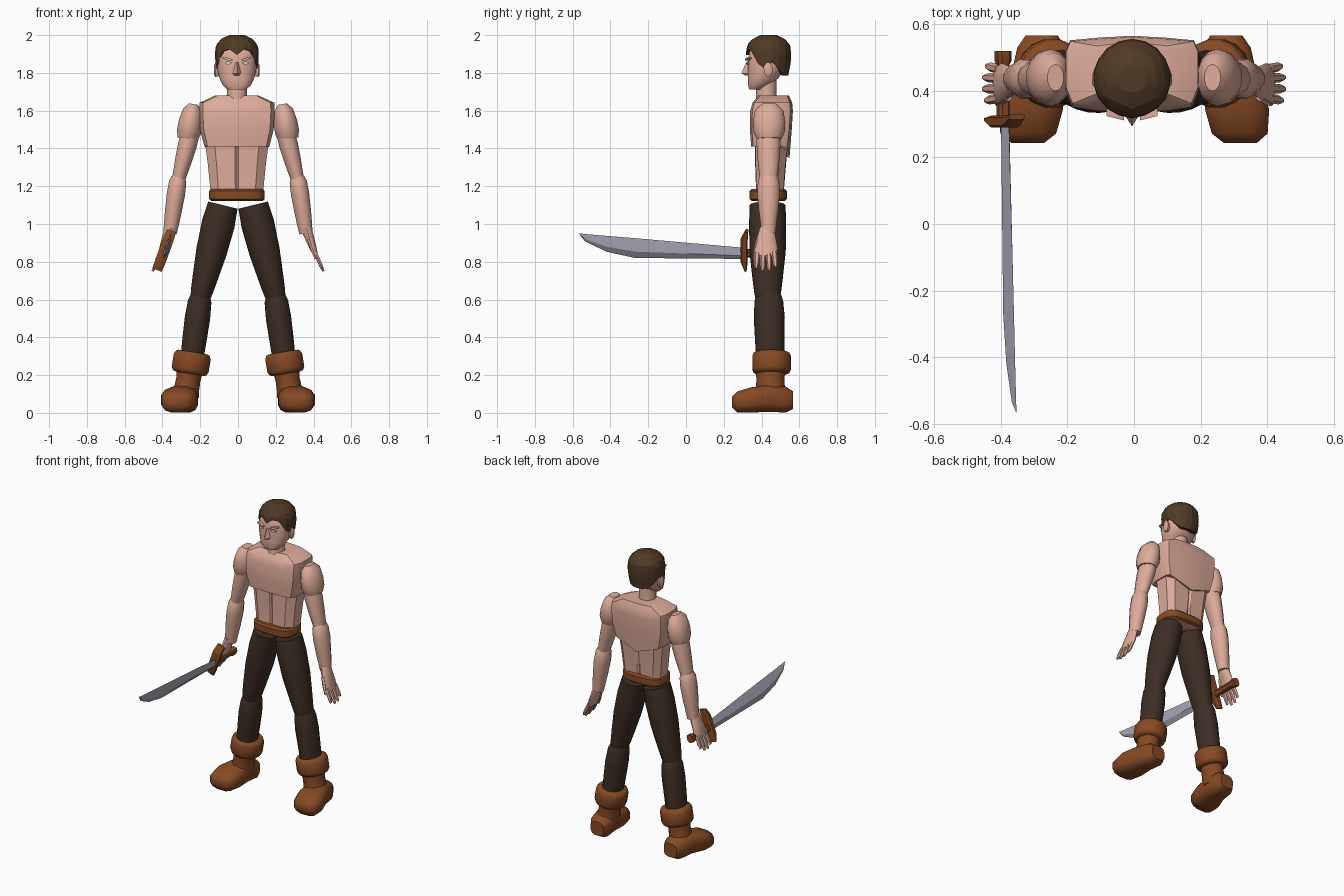
import bpy, bmesh, math
from mathutils import Vector as V

X, Y, Z = V((1, 0, 0)), V((0, 1, 0)), V((0, 0, 1))
CX = -0.006          # torso and head centre line


def mat(name, rgb):
    m = bpy.data.materials.new(name)
    m.diffuse_color = (*rgb, 1)
    return m


SKIN = mat("skin", (0.73, 0.41, 0.325))
PANTS = mat("dark_cloth", (0.047, 0.027, 0.018))
LEATHER = mat("leather", (0.24, 0.068, 0.018))
HAIR = mat("hair", (0.080, 0.042, 0.019))
STEEL = mat("steel", (0.40, 0.39, 0.48))
EYE = mat("eye", (0.60, 0.66, 0.74))


def loft(name, rings, material, mirror=False, angle=40):
    """Skin a list of equal-length point rings, capped at both ends."""
    bm = bmesh.new()
    rs = [[bm.verts.new(p) for p in r] for r in rings]
    n = len(rs[0])
    for a, b in zip(rs, rs[1:]):
        for i in range(n):
            j = (i + 1) % n
            bm.faces.new((a[i], a[j], b[j], b[i]))
    bm.faces.new(rs[0])
    bm.faces.new(rs[-1])
    bmesh.ops.remove_doubles(bm, verts=bm.verts, dist=0.0002)
    bmesh.ops.recalc_face_normals(bm, faces=bm.faces)
    for f in bm.faces:
        f.smooth = True
    for e in bm.edges:
        e.smooth = e.calc_face_angle(0) < math.radians(angle)
    me = bpy.data.meshes.new(name)
    bm.to_mesh(me)
    bm.free()
    me.materials.append(material)
    ob = bpy.data.objects.new(name, me)
    bpy.context.collection.objects.link(ob)
    if mirror:
        ob.modifiers.new("mirror", 'MIRROR').use_mirror_merge = False
    return ob


def oval(c, u, v, a, b, n=12, p=2.0):
    """Superellipse ring round c in the plane of u and v."""
    pts = []
    for i in range(n):
        t = 2 * math.pi * (i + 0.5) / n
        s, k = math.sin(t), math.cos(t)
        pts.append(V(c) + u * math.copysign(a * abs(k) ** (2 / p), k)
                   + v * math.copysign(b * abs(s) ** (2 / p), s))
    return pts


def limb(name, p0, p1, prof, material, n=12, mirror=True):
    """Tapered limb; prof = (position along, half width, half depth)."""
    p0, p1 = V(p0), V(p1)
    u = Y.cross((p1 - p0).normalized())
    return loft(name, [oval(p0.lerp(p1, t), u, Y, a, b, n) for t, a, b in prof], material, mirror)


def stack(name, prof, material, n=16, p=2.5):
    """Upright form; prof = (z, half width, front y, back y)."""
    return loft(name, [oval((CX, (f + b) / 2, z), X, Y, a, (b - f) / 2, n, p)
                       for z, a, f, b in prof], material)


# --- torso ---
def torso(name, half, prof, dip=0.0):
    pts = half + [(-x, y) for x, y in half[-2:0:-1]]
    rings = []
    for k, (z, a, f, b) in enumerate(prof):
        rings.append([(CX + x * a, (f + b) / 2 + y * (b - f) / 2,
                       z - (dip * (1 - abs(x)) if k == 0 and y > 0.6 else 0)) for x, y in pts])
    return loft(name, rings, SKIN, angle=30)


torso("chest", [(0, -1), (.5, -1), (.9, -.9), (1, -.45), (1, .6), (.93, .88), (.5, .95), (0, 1)],
      [(1.41, .172, .345, .548), (1.50, .195, .338, .560), (1.60, .200, .340, .566),
       (1.642, .198, .352, .562), (1.68, .115, .385, .545)], dip=0.06)
torso("abdomen", [(0, -.9), (.06, -1), (.7, -.97), (1, -.5), (1, .55), (.75, .97), (.08, 1), (0, .9)],
      [(1.122, .135, .365, .515), (1.20, .142, .370, .520), (1.32, .154, .366, .530),
       (1.44, .170, .365, .542)])
stack("belt", [(1.122, .138, .348, .522), (1.132, .147, .336, .535),
               (1.175, .147, .336, .535), (1.186, .138, .348, .522)], LEATHER, 24, 3.2)

# --- head ---
limb("neck", (CX, .425, 1.63), (CX, .425, 1.77), [(0, .062, .06), (.4, .055, .055), (1, .055, .055)],
     SKIN, mirror=False)
stack("head", [(1.712, .050, .335, .405), (1.735, .076, .327, .435), (1.77, .093, .328, .49),
               (1.82, .105, .326, .52), (1.88, .106, .328, .53), (1.93, .098, .34, .525),
               (1.97, .06, .38, .49)], SKIN, 16, 2.4)
loft("nose", [[(CX + s * a, y, z) for s, y in ((-1, .335), (0, tip), (1, .335))]
              for z, a, tip in ((1.785, .018, .318), (1.797, .026, .293), (1.855, .012, .318))], SKIN)
for s, side in ((-1, "right"), (1, "left")):
    loft(side + "_eye", [oval((CX + s * .046, y, 1.853), V((1, s * .2, 0)), Z, .019, .008, 8)
                         for y in (.331, .322)], EYE)
    loft(side + "_brow", [oval((CX + s * .05, y, 1.874), V((1, s * .25, s * .2)), Z, .03, .007, 6)
                          for y in (.34, .318)], SKIN)
    loft(side + "_ear", [oval((CX + s * x, .435, 1.815), Y, Z, a, b, 8)
                         for x, a, b in ((.095, .02, .035), (.114, .024, .04), (.121, .014, .026))], SKIN)


def hair_radius(z):
    k = [(1.78, .86), (1.84, .97), (1.90, 1), (1.945, .96), (1.98, .72), (2.0, .35)]
    for (z0, r0), (z1, r1) in zip(k, k[1:]):
        if z <= z1:
            return r0 + (r1 - r0) * (z - z0) / (z1 - z0)
    return k[-1][1]


# hair cap: hairline height for each 20 degrees, from the front centre to the nape
line = [1.895, 1.925, 1.915, 1.85, 1.82, 1.86, 1.82, 1.79, 1.785, 1.785]
cols = line + line[8:0:-1]
rings = []
for s in (-1, 0, .3, .55, .75, .9, 1):
    ring = []
    for i, lo in enumerate(cols):
        a = math.radians(20 * i)
        z = lo + (2.0 - lo) * max(s, 0)
        r = hair_radius(z) * (.8 if s < 0 else 1)
        ring.append((CX + .118 * r * math.sin(a), .437 - .12 * r * math.cos(a), z))
    rings.append(ring)
loft("hair", rings, HAIR, angle=18)

# --- arms and hands ---
limb("shoulder", (.236, .44, 1.635), (.266, .44, 1.45),
     [(0, .025, .04), (.18, .052, .075), (.5, .064, .086), (.8, .066, .083), (1, .055, .066)], SKIN, 14)
limb("upper_arm", (.252, .437, 1.48), (.315, .437, 1.235),
     [(0, .05, .064), (.25, .052, .065), (.6, .046, .059), (1, .036, .048)], SKIN)
limb("forearm", (.315, .437, 1.25), (.360, .437, .95),
     [(0, .036, .046), (.08, .047, .058), (.3, .050, .062), (.6, .046, .053), (.85, .041, .043),
      (1, .036, .039)], SKIN)
limb("palm", (.360, .428, .98), (.413, .422, .83),
     [(0, .030, .038), (.3, .026, .048), (.7, .020, .060), (1, .012, .058)], SKIN, 10)
for i, (y, end) in enumerate(((.378, .765), (.408, .75), (.438, .752), (.467, .772))):
    limb("finger_%d" % (i + 1), (.408, y, .85), (.452 - (end - .75) * .4, y + (y - .42) * .15, end),
         [(0, .012, .015), (.7, .011, .014), (1, .007, .008)], SKIN, 6)
limb("thumb", (.378, .385, .92), (.412, .362, .815),
     [(0, .014, .016), (.6, .013, .014), (1, .007, .008)], SKIN, 6)

# --- legs ---
limb("thigh", (.08, .432, 1.10), (.20, .432, .61),
     [(0, .082, .095), (.2, .090, .098), (.5, .084, .096), (.8, .068, .080), (.93, .060, .072),
      (1, .054, .066)], PANTS, 14)
limb("shin", (.198, .438, .625), (.245, .446, .28),
     [(0, .052, .066), (.1, .064, .076), (.35, .069, .082), (.7, .066, .078), (1, .062, .075)], PANTS, 14)

# --- boots ---
limb("boot_cuff", (.238, .453, .322), (.257, .453, .208),
     [(0, .080, .084), (.05, .092, .096), (.2, .101, .104), (.8, .101, .104), (.95, .092, .096),
      (1, .080, .084)], LEATHER, 16)
limb("boot_ankle", (.252, .447, .24), (.278, .447, .09),
     [(0, .074, .080), (.4, .066, .074), (.75, .068, .077), (1, .074, .084)], LEATHER, 14)
foot = [(.243, .320, .050, .03, .085), (.272, .318, .086, .0, .115), (.345, .310, .099, .0, .137),
        (.44, .293, .080, .004, .15), (.53, .281, .072, .0, .14), (.567, .277, .050, .02, .115)]
loft("boot_foot", [oval((x, y, (lo + hi) / 2), X, Z, w, (hi - lo) / 2, 12, 2.8)
                   for y, x, w, lo, hi in foot], LEATHER, True, 50)

# --- sword, held in the right hand and leaning inwards ---
U = V((.34, 0, .94))
W = V((.94, 0, -.34))


def blade_x(z):
    return -.385 + .3 * (z - .845)


blade = []
for y, lo, hi, t in ((.32, .815, .873, .013), (-.27, .820, .925, .013), (-.42, .853, .937, .011),
                     (-.535, .908, .947, .006), (-.567, .949, .951, .001)):
    mid = lo + (hi - lo) * .36
    ring = [V((blade_x(z), y, z)) for z in (lo, mid, hi, mid)]
    ring[1] += W * t
    ring[3] -= W * t
    blade.append(ring)
loft("sword_blade", blade, STEEL, angle=15)
loft("sword_guard", [oval(V((-.39, y, .86)) + U * t, W, Y, w, h, 8, 4)
                     for t, y, w, h in ((-.111, .315, .026, .006), (-.06, .308, .030, .019),
                                        (.06, .308, .030, .019), (.111, .322, .026, .008))],
     LEATHER, angle=25)
loft("sword_grip", [oval((-.394, y, .845), W, U, r, r * 1.2, 8, 3)
                    for y, r in ((.30, .018), (.48, .018), (.49, .023), (.52, .023))], LEATHER, angle=30)
